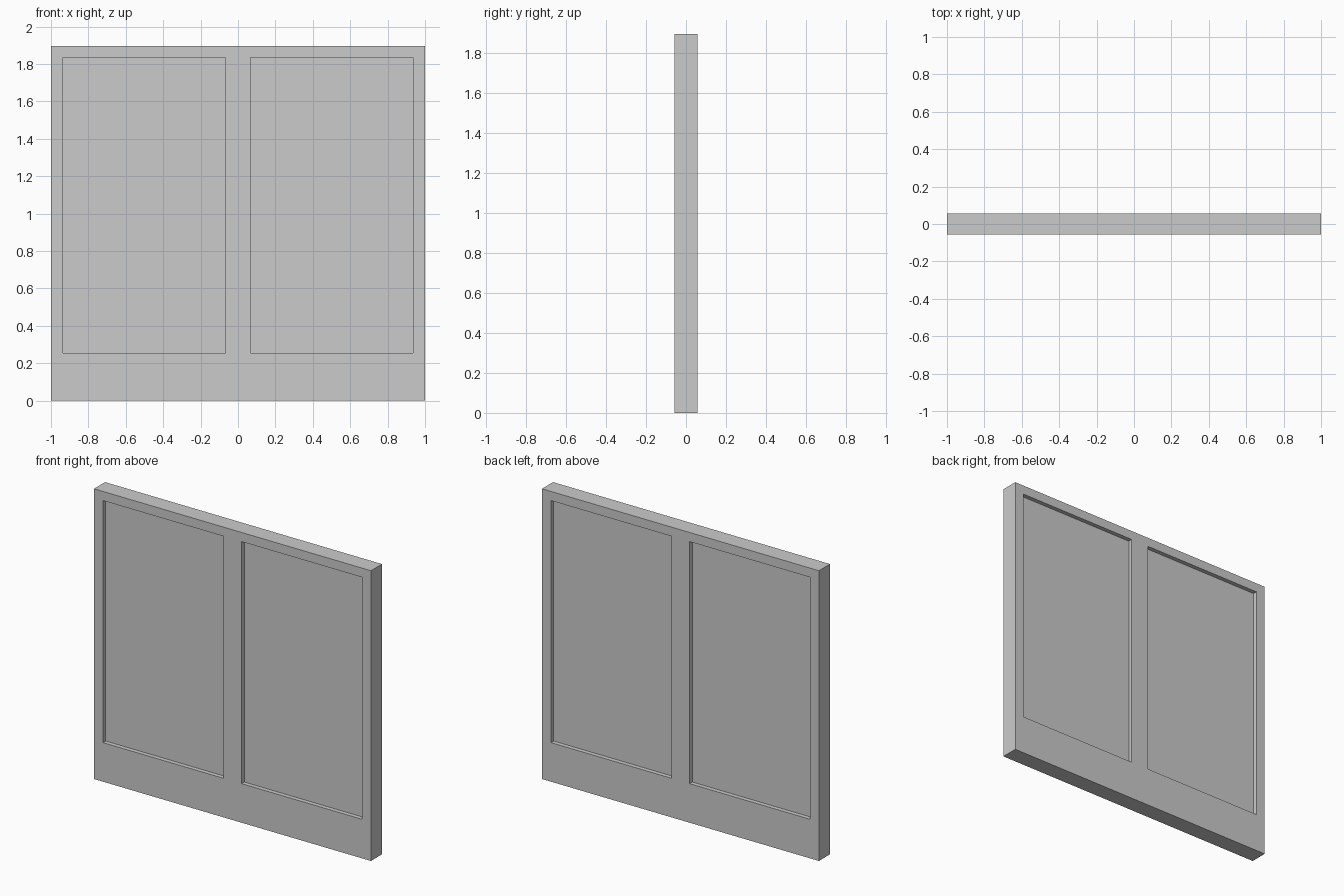
import bpy, bmesh
from mathutils import Vector

if "Cube" in bpy.data.objects:
    bpy.data.objects.remove(bpy.data.objects["Cube"])

HEIGHT, HALF_DEPTH, RECESS = 1.895, 0.057, 0.028
X_IN, X_OUT = 0.066, 0.935      # inner and outer edges of each panel
Z_LOW, Z_HIGH = 0.255, 1.835    # bottom and top edges of each panel

bm = bmesh.new()

# Solid slab
bmesh.ops.create_cube(bm, size=1)
bmesh.ops.scale(bm, vec=(2, 2 * HALF_DEPTH, HEIGHT), verts=bm.verts)
bmesh.ops.translate(bm, vec=(0, 0, HEIGHT / 2), verts=bm.verts)


def cut(point, normal):
    bmesh.ops.bisect_plane(bm, geom=bm.verts[:] + bm.edges[:] + bm.faces[:],
                           plane_co=point, plane_no=normal)


# Loops that outline the panels
for x in (-X_OUT, -X_IN, X_IN, X_OUT):
    cut((x, 0, 0), (1, 0, 0))
for z in (Z_LOW, Z_HIGH):
    cut((0, 0, z), (0, 0, 1))

# Sink two panels into both the front and the back
bm.normal_update()
panels = []
for f in bm.faces:
    c = f.calc_center_median()
    if abs(f.normal.y) > 0.9 and X_IN < abs(c.x) < X_OUT and Z_LOW < c.z < Z_HIGH:
        panels.append(f)
for f in bmesh.ops.extrude_discrete_faces(bm, faces=panels)["faces"]:
    side = 1 if f.calc_center_median().y > 0 else -1
    bmesh.ops.translate(bm, vec=Vector((0, -side * RECESS, 0)), verts=f.verts[:])

bmesh.ops.recalc_face_normals(bm, faces=bm.faces[:])
mesh = bpy.data.meshes.new("two_panel_board")
bm.to_mesh(mesh)
bm.free()
bpy.context.collection.objects.link(bpy.data.objects.new("two_panel_board", mesh))
